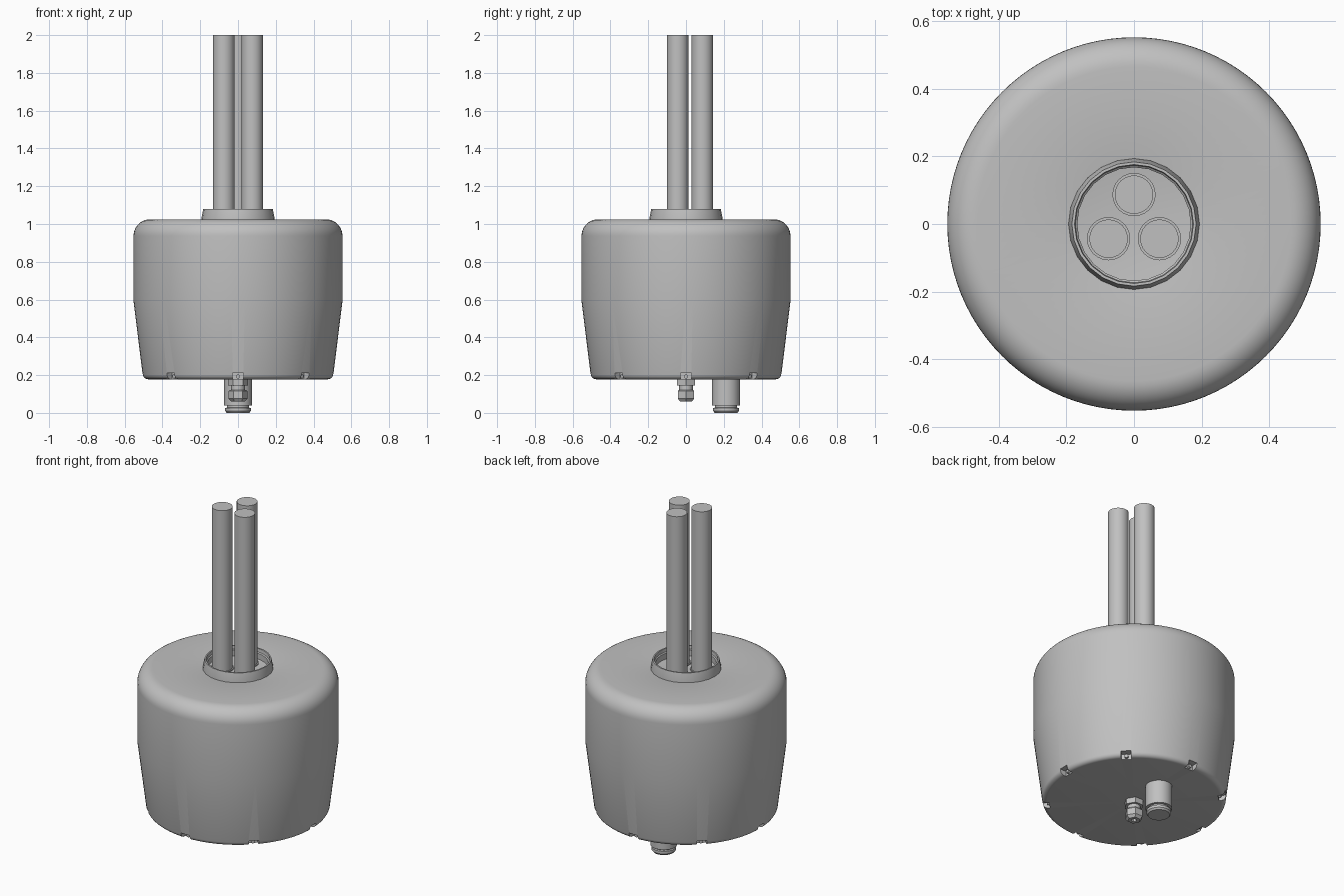
import bpy, bmesh, math
from mathutils import Matrix

cube = bpy.data.objects.get("Cube")
if cube:
    bpy.data.objects.remove(cube, do_unlink=True)

grey = bpy.data.materials.new("plain_grey")
grey.use_nodes = True
COLOUR = (0.53, 0.53, 0.53, 1)
grey.diffuse_color = COLOUR
grey.node_tree.nodes["Principled BSDF"].inputs["Base Color"].default_value = COLOUR


def add_object(name, bm, angle=30):
    """Turn a bmesh into a shaded object."""
    bmesh.ops.remove_doubles(bm, verts=bm.verts, dist=1e-5)
    bmesh.ops.recalc_face_normals(bm, faces=bm.faces)
    mesh = bpy.data.meshes.new(name)
    bm.to_mesh(mesh)
    bm.free()
    mesh.materials.append(grey)
    obj = bpy.data.objects.new(name, mesh)
    bpy.context.collection.objects.link(obj)
    smooth(obj, angle)
    return obj


def smooth(obj, angle=30):
    bpy.ops.object.select_all(action='DESELECT')
    bpy.context.view_layer.objects.active = obj
    obj.select_set(True)
    bpy.ops.object.shade_smooth_by_angle(angle=math.radians(angle))


def lathe(name, profile, sides, centre=(0, 0), angle=30):
    """Spin (radius, height) points round a vertical axis; radius 0 closes an end."""
    bm = bmesh.new()
    rings = []
    for r, z in profile:
        count = sides if r > 0 else 1
        rings.append([bm.verts.new((centre[0] + r * math.cos(math.tau * i / sides),
                                    centre[1] + r * math.sin(math.tau * i / sides), z))
                      for i in range(count)])
    for a, b in zip(rings, rings[1:]):
        for i in range(sides):
            j = (i + 1) % sides
            corners = [a[i % len(a)], a[j % len(a)], b[j % len(b)], b[i % len(b)]]
            bm.faces.new(list(dict.fromkeys(corners)))
    return add_object(name, bm, angle)


def fillet(r, z, radius, start, end, steps):
    """Arc points about (r, z) between two angles in degrees."""
    angles = [math.radians(start + (end - start) * i / steps) for i in range(steps + 1)]
    return [(r + radius * math.cos(a), z + radius * math.sin(a)) for a in angles]


# Main housing: rounded top, straight band, tapered lower part
housing_profile = ([(0, 0.178)] + fillet(0.477, 0.206, 0.028, -90, -8, 5)
                   + [(0.553, 0.59)] + fillet(0.465, 0.937, 0.088, 0, 90, 10)
                   + [(0.19, 1.025), (0.17, 1.02), (0, 1.02)])
housing = lathe("housing", housing_profile, 96)

# Screw notches round the bottom edge
bm = bmesh.new()
for i in range(8):
    turn = Matrix.Rotation(math.tau * i / 8, 4, 'Z')
    bmesh.ops.create_cube(bm, size=1, matrix=turn @ Matrix.Translation((0.51, 0, 0.18))
                          @ Matrix.Diagonal((0.09, 0.056, 0.06, 1)))
cutter = add_object("notch_cutter", bm)
cutter.hide_render = True
cut = housing.modifiers.new("notches", 'BOOLEAN')
cut.object = cutter
cut.operation = 'DIFFERENCE'
cut.solver = 'EXACT'
bpy.context.view_layer.objects.active = housing
bpy.ops.object.modifier_apply(modifier=cut.name)
bpy.data.objects.remove(cutter, do_unlink=True)
smooth(housing)

# Small screws lying in the notches
for i in range(8):
    bm = bmesh.new()
    turn = Matrix.Rotation(math.tau * i / 8, 4, 'Z')
    bmesh.ops.create_cone(bm, cap_ends=True, segments=12, radius1=0.011, radius2=0.011, depth=0.02,
                          matrix=turn @ Matrix.Translation((0.47, 0, 0.193))
                          @ Matrix.Rotation(math.pi / 2, 4, 'Y'))
    add_object(f"notch_screw_{i + 1}", bm)

# Collar round the opening in the top
lathe("collar", [(0.194, 1.015), (0.194, 1.03), (0.184, 1.08), (0.176, 1.08),
                 (0.174, 1.06), (0.168, 1.055), (0.168, 1.015), (0.194, 1.015)], 24)

# Three upright rods, each with a seat ring
for i in range(3):
    a = math.radians(90 + 120 * i)
    centre = (0.087 * math.cos(a), 0.087 * math.sin(a))
    lathe(f"rod_{i + 1}", [(0, 1.0), (0.057, 1.0), (0.057, 2), (0, 2)], 24, centre)
    lathe(f"rod_seat_{i + 1}", [(0.055, 1.01), (0.064, 1.01), (0.064, 1.026), (0.055, 1.026)],
          24, centre)

# Cable gland under the centre: hex base, neck, hex nut with a hole
lathe("gland_base", [(0, 0.19), (0.054, 0.19), (0.054, 0.145), (0, 0.145)], 6)
lathe("gland_neck", [(0, 0.15), (0.036, 0.15), (0.036, 0.115), (0, 0.115)], 24)
lathe("gland_nut", [(0, 0.122), (0.044, 0.122), (0.05, 0.115), (0.05, 0.076),
                    (0.036, 0.06), (0.016, 0.06), (0.016, 0.08), (0, 0.08)], 6)

# Round connector behind the gland
lathe("connector", [(0, 0.19), (0.074, 0.19), (0.074, 0.038), (0.058, 0.038), (0.058, 0.028),
                    (0.068, 0.026), (0.068, 0.01), (0.06, 0), (0, 0)], 32, (0, 0.212))
